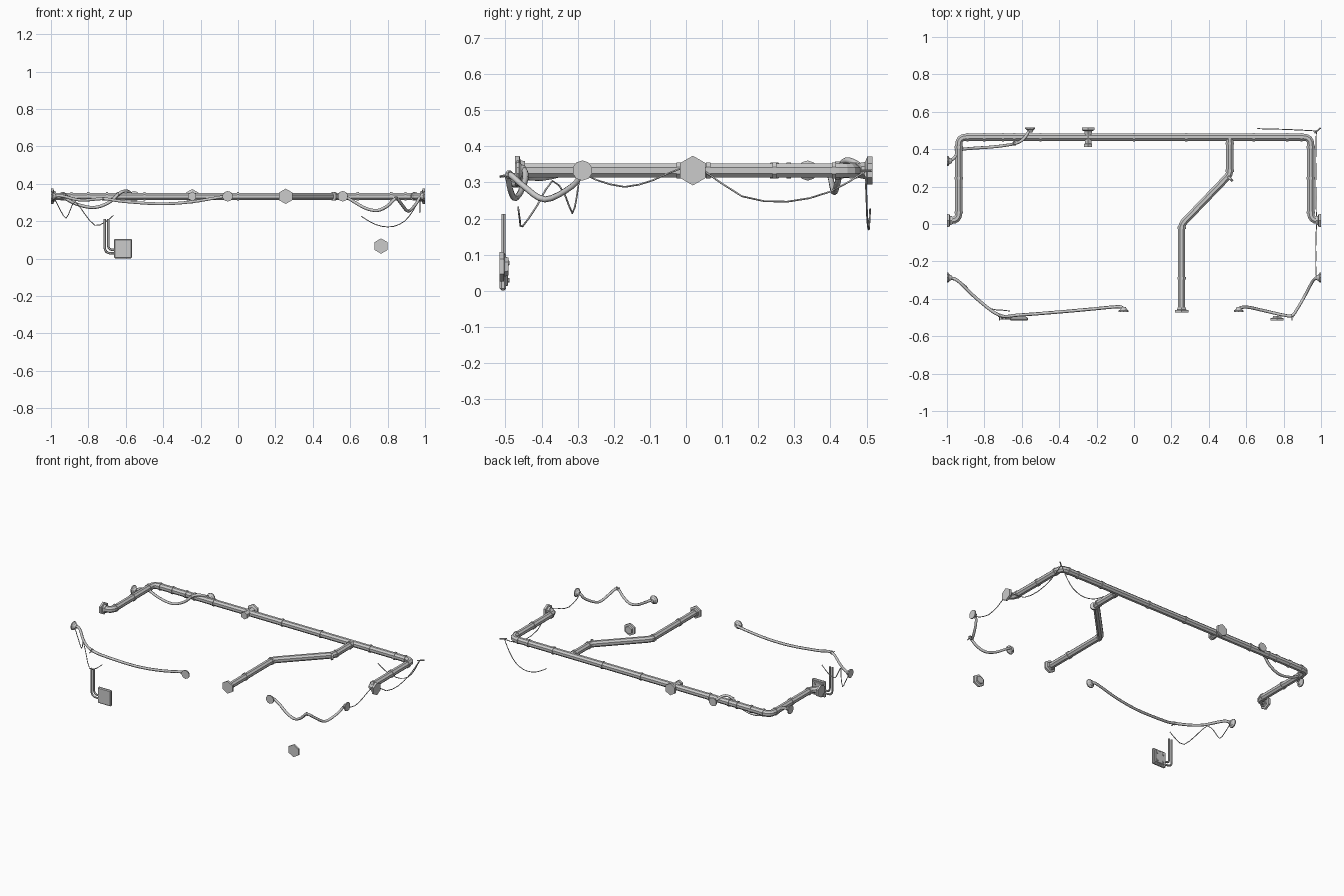
import bpy, bmesh, math
from mathutils import Vector as V

Z = 0.333  # height of the pipe run


def finish(name, bm, smooth=False):
    bmesh.ops.recalc_face_normals(bm, faces=bm.faces)
    me = bpy.data.meshes.new(name)
    bm.to_mesh(me)
    bm.free()
    ob = bpy.data.objects.new(name, me)
    bpy.context.collection.objects.link(ob)
    if smooth:
        for p in me.polygons:
            p.use_smooth = True
    return ob


def skin(name, rings, smooth=False):
    bm = bmesh.new()
    rs = [[bm.verts.new(p) for p in r] for r in rings]
    n = len(rs[0])
    for a, b in zip(rs, rs[1:]):
        for i in range(n):
            bm.faces.new((a[i], a[(i + 1) % n], b[(i + 1) % n], b[i]))
    bm.faces.new(rs[0])
    bm.faces.new(rs[-1])
    return finish(name, bm, smooth)


def ring(c, d, r, n, off=0.0):
    up = V((0, 0, 1)) if abs(d.z) < 0.95 else V((0, 1, 0))
    v = d.cross(up).normalized()
    u = v.cross(d)
    return [c + (u * math.cos(a) + v * math.sin(a)) * r
            for a in (off + 2 * math.pi * i / n for i in range(n))]


def lathe(name, origin, direction, profile, n=6, off=0.0):
    o, d = V(origin), V(direction).normalized()
    return skin(name, [ring(o + d * t, d, r, n, off) for t, r in profile])


def sweep(name, pts, r, n=8, smooth=False):
    pts = [V(p) for p in pts]
    tan = [(pts[min(i + 1, len(pts) - 1)] - pts[max(i - 1, 0)]).normalized()
           for i in range(len(pts))]
    u = ring(V(), tan[0], 1, 4)[0]
    rings = []
    for p, t in zip(pts, tan):
        u = (u - t * u.dot(t)).normalized()
        w = t.cross(u)
        rings.append([p + (u * math.cos(a) + w * math.sin(a)) * r
                      for a in (2 * math.pi * (i + 0.5) / n for i in range(n))])
    return skin(name, rings, smooth)


def rounded(pts, rad, steps=4):
    pts = [V(p) for p in pts]
    out = [pts[0]]
    for a, b, c in zip(pts, pts[1:], pts[2:]):
        p, q = b + (a - b).normalized() * rad, b + (c - b).normalized() * rad
        for i in range(steps + 1):
            t = i / steps
            out.append(p * (1 - t) ** 2 + b * 2 * t * (1 - t) + q * t * t)
    return out + [pts[-1]]


def spline(pts, steps=4):
    p = [V(q) for q in pts]
    p = [p[0] * 2 - p[1]] + p + [p[-1] * 2 - p[-2]]
    out = []
    for a, b, c, d in zip(p, p[1:], p[2:], p[3:]):
        for i in range(steps):
            t = i / steps
            out.append(0.5 * (2 * b + (c - a) * t + (2 * a - 5 * b + 4 * c - d) * t * t
                              + (3 * b - a - 3 * c + d) * t ** 3))
    return out + [p[-2]]


def collar(c, d, r=0.0245, w=0.012):
    lathe("pipe_collar", V(c) - V(d).normalized() * w / 2, d, [(0, r), (w, r)], 8, math.pi / 8)


# main pipe along the back wall and both sides
L, R, B, F = -0.937, 0.945, 0.464, 0.019
sweep("main_pipe", rounded([(-0.985, F, Z), (L, F, Z), (L, B, Z), (R, B, Z),
                            (R, F, Z), (0.985, F, Z)], 0.04), 0.0205)
for x in (-0.89, -0.8, -0.7, -0.64, -0.5, 0, 0.28, 0.64, 0.82, 0.895):
    collar((x, B, Z), (1, 0, 0))
for x in (L, R):
    for y in (0.41, 0.245, 0.062):
        collar((x, y, Z), (0, 1, 0))

# branch pipe to the front
sweep("branch_pipe", rounded([(0.512, B, Z), (0.512, 0.265, Z), (0.255, -0.002, Z),
                              (0.255, -0.46, Z)], 0.02, 2), 0.0205)
for c, d in (((0.512, 0.43, Z), (0, 1, 0)), ((0.512, 0.285, Z), (0, 1, 0)),
             ((0.512, 0.245, Z), (1, 1, 0)), ((0.255, -0.02, Z), (0, 1, 0)),
             ((0.255, -0.29, Z), (0, 1, 0))):
    collar(c, d)

# hexagonal wall flanges
hexp = [(0, 0.041), (0.013, 0.041), (0.016, 0.028), (0.028, 0.026)]
lathe("pipe_flange_left", (-1, F, Z), (1, 0, 0), hexp)
lathe("pipe_flange_right", (1, F, Z), (-1, 0, 0), hexp)
lathe("pipe_flange_front", (0.255, -0.474, Z), (0, 1, 0), hexp)
lathe("back_wall_outlet", (-0.245, 0.516, Z), (0, -1, 0),
      [(0, 0.039), (0.014, 0.039), (0.02, 0.024), (0.034, 0.021), (0.085, 0.021),
       (0.088, 0.025), (0.103, 0.025)])
lathe("wall_cap", (0.765, -0.516, 0.067), (0, 1, 0),
      [(0, 0.041), (0.012, 0.041), (0.014, 0.027), (0.024, 0.025)])

# thick sagging cables
cables = {
    "cable_back_left": [(-0.985, 0.335, Z), (-0.955, 0.36, 0.34), (-0.93, 0.395, 0.325),
                        (-0.86, 0.405, 0.29), (-0.77, 0.411, 0.273), (-0.69, 0.42, 0.30),
                        (-0.63, 0.432, 0.352), (-0.59, 0.455, 0.36), (-0.56, 0.5, 0.335)],
    "cable_front_left": [(-0.985, -0.287, Z), (-0.94, -0.305, 0.335), (-0.84, -0.40, 0.312),
                         (-0.72, -0.488, 0.32), (-0.62, -0.487, 0.306), (-0.42, -0.472, 0.293),
                         (-0.25, -0.457, 0.303), (-0.1, -0.443, 0.328), (-0.065, -0.446, Z),
                         (-0.055, -0.46, Z)],
    "cable_front_right": [(0.56, -0.46, Z), (0.572, -0.447, Z), (0.61, -0.445, 0.31),
                          (0.68, -0.46, 0.27), (0.745, -0.475, 0.257), (0.80, -0.487, 0.282),
                          (0.845, -0.49, 0.322), (0.875, -0.45, 0.29), (0.91, -0.39, 0.253),
                          (0.95, -0.315, 0.29), (0.97, -0.29, 0.325), (0.988, -0.287, Z)],
}
for name, pts in cables.items():
    sweep(name, spline(pts), 0.0085, 6, True)

# round cable sockets
sock = [(0, 0.028), (0.007, 0.028), (0.014, 0.018), (0.026, 0.012)]
for c, d in (((-1, 0.337, Z), (1, 0, 0)), ((-1, -0.287, Z), (1, 0, 0)),
             ((1, -0.287, Z), (-1, 0, 0)), ((-0.555, 0.516, Z), (0, -1, 0)),
             ((-0.055, -0.47, Z), (0, 1, 0)), ((0.56, -0.47, Z), (0, 1, 0))):
    lathe("cable_socket", c, d, sock, 10)

# cable hooks: ring plus pin into the wall
for c, d, pin in (((-0.72, -0.488, 0.32), (1, -0.4, 0), (0, -0.028, -0.005)),
                  ((0.845, -0.49, 0.322), (0.6, 0.8, 0), (0, -0.026, -0.005)),
                  ((-0.64, 0.43, 0.345), (1, 0.2, 0.8), (0, 0.03, 0)),
                  ((-0.93, 0.395, 0.325), (1, 0.4, 0), (-0.03, 0, 0))):
    collar(c, d, 0.0115, 0.008)
    sweep("hook_pin", [V(c), V(c) + V(pin)], 0.003, 6)

# thin loose wires
wires = {
    "wire_front_left": [(-0.98, -0.295, 0.32), (-0.95, -0.303, 0.26), (-0.92, -0.315, 0.215),
                        (-0.895, -0.335, 0.265), (-0.87, -0.37, 0.305), (-0.82, -0.41, 0.24),
                        (-0.765, -0.453, 0.178), (-0.71, -0.46, 0.195), (-0.665, -0.465, 0.232)],
    "wire_right": [(0.975, -0.28, 0.325), (0.972, -0.25, 0.308), (0.972, -0.17, 0.288),
                   (0.972, -0.09, 0.307), (0.975, -0.02, 0.337), (0.975, 0.05, 0.332),
                   (0.972, 0.155, 0.262), (0.972, 0.28, 0.247), (0.972, 0.40, 0.275),
                   (0.975, 0.495, 0.33)],
    "wire_back_right": [(0.975, 0.497, 0.33), (0.935, 0.5, 0.255), (0.89, 0.502, 0.2),
                        (0.83, 0.505, 0.172), (0.77, 0.507, 0.173), (0.715, 0.508, 0.192),
                        (0.66, 0.51, 0.226)],
}
for name, pts in wires.items():
    sweep(name, spline(pts, 2), 0.0026, 5, True)
sweep("corner_nail", [(0.965, 0.486, Z), (0.998, 0.514, Z)], 0.004, 6)

# switch box with bevelled cover and buttons
def box(name, c, s, bev=0.0):
    bm = bmesh.new()
    bmesh.ops.create_cube(bm, size=1)
    for v in bm.verts:
        v.co = V([c[i] + v.co[i] * s[i] for i in range(3)])
    if bev:
        bmesh.ops.bevel(bm, geom=bm.edges[:], offset=bev, segments=1, affect='EDGES')
    return finish(name, bm)


bx, bz = -0.615, 0.053
box("switch_box", (bx, -0.507, bz), (0.096, 0.018, 0.104), 0.005)
box("switch_box_cover", (bx, -0.497, bz), (0.074, 0.008, 0.08), 0.003)
for sx in (-1, 1):
    for sz in (-1, 1):
        lathe("box_button", (bx + sx * 0.022, -0.494, bz + sz * 0.024), (0, 1, 0),
              [(0, 0.007), (0.005, 0.006)], 6)

# twin conduits turning down into the box
for x, z in ((-0.713, 0.028), (-0.694, 0.047)):
    sweep("box_conduit", rounded([(x, -0.506, 0.213), (x, -0.506, z), (-0.655, -0.506, z)],
                                 0.025 if x > -0.7 else 0.035), 0.0065, 6)
